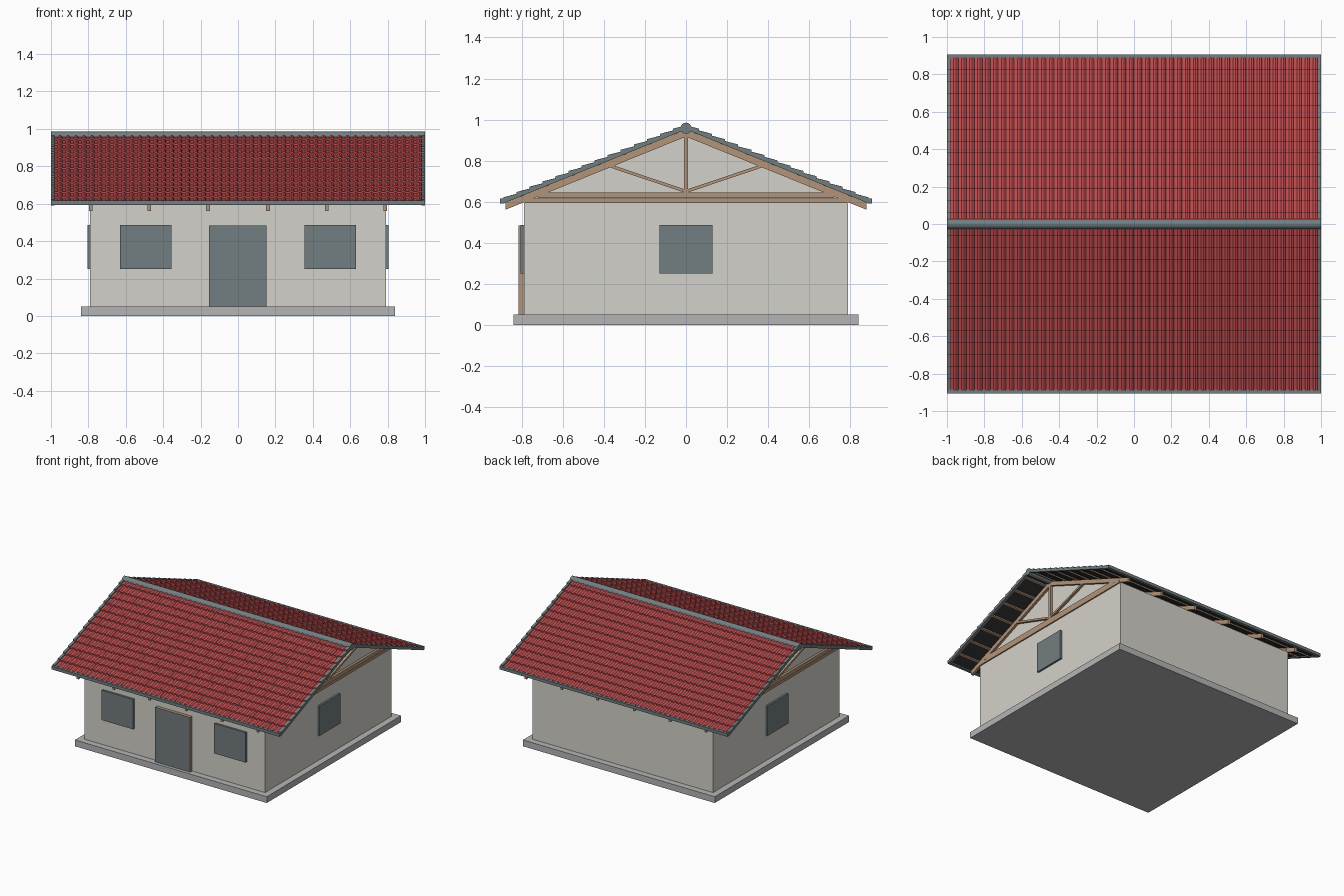
import bpy, bmesh
from mathutils import Vector

cube = bpy.data.objects.get("Cube")
if cube:
    bpy.data.objects.remove(cube)


def material(name, srgb):
    lin = [((c + 0.055) / 1.055) ** 2.4 for c in srgb]
    m = bpy.data.materials.new(name)
    m.use_nodes = True
    m.diffuse_color = (*lin, 1)
    m.node_tree.nodes["Principled BSDF"].inputs["Base Color"].default_value = (*lin, 1)
    return m


WALL = material("wall plaster", (0.83, 0.82, 0.79))
SLAB = material("concrete", (0.71, 0.71, 0.71))
TILE = material("red tile", (0.73, 0.30, 0.31))
TRIM = material("blue grey", (0.45, 0.49, 0.50))
WOOD = material("timber", (0.70, 0.58, 0.47))
DARK = material("dark underlay", (0.20, 0.20, 0.21))


def finish(name, bm, mats):
    mesh = bpy.data.meshes.new(name)
    bm.to_mesh(mesh)
    bm.free()
    for m in mats:
        mesh.materials.append(m)
    ob = bpy.data.objects.new(name, mesh)
    bpy.context.collection.objects.link(ob)
    return ob


def prisms(name, profiles, spans, mat):
    """Extrude each closed (y, z) profile along every x span."""
    bm = bmesh.new()
    for x0, x1 in spans:
        for prof in profiles:
            a = [bm.verts.new((x0, y, z)) for y, z in prof]
            b = [bm.verts.new((x1, y, z)) for y, z in prof]
            bm.faces.new(a)
            bm.faces.new(b[::-1])
            for i in range(len(a)):
                j = (i + 1) % len(a)
                bm.faces.new((a[j], a[i], b[i], b[j]))
    bmesh.ops.recalc_face_normals(bm, faces=bm.faces)
    return finish(name, bm, [mat])


def rect(y0, y1, z0, z1):
    return [(y0, z0), (y1, z0), (y1, z1), (y0, z1)]


def box(name, x, y, z, mat):
    return prisms(name, [rect(*y, *z)], [x], mat)


def bar(p, q, width):
    p, q = Vector(p), Vector(q)
    n = (q - p).orthogonal().normalized() * width / 2
    return [tuple(v) for v in (p + n, q + n, q - n, p - n)]


def roof_z(y):
    return 0.96 - 0.405 * abs(y)


def slope_band(side, y0, y1, low, high):
    """Sloping strip between two offsets from the roof plane."""
    return [(side * y0, roof_z(y0) + low), (side * y1, roof_z(y1) + low),
            (side * y1, roof_z(y1) + high), (side * y0, roof_z(y0) + high)]


SIDES = (-1, 1)

# Base and walls
box("base_slab", (-0.84, 0.84), (-0.84, 0.84), (0, 0.05), SLAB)
box("walls", (-0.79, 0.79), (-0.79, 0.79), (0.05, 0.6), WALL)
gable = [(-0.79, 0.6), (0.79, 0.6), (0.79, 0.62), (0, 0.94), (-0.79, 0.62)]
prisms("gable_walls", [gable], [(-0.778, -0.765), (0.765, 0.778)], WALL)

# Door: timber body with a painted front
door = box("front_door", (-0.155, 0.152), (-0.815, -0.785), (0.05, 0.483), WOOD)
door.data.materials.append(TRIM)
for f in door.data.polygons:
    if f.normal.y < -0.9:
        f.material_index = 1

# Windows
for s, label in zip(SIDES, ("right", "left")):
    xs = sorted((s * 0.355, s * 0.63))
    box(f"front_{label}_window", xs, (-0.805, -0.785), (0.25, 0.487), TRIM)
    xs = sorted((s * 0.785, s * 0.805))
    box(f"{label}_side_window", xs, (-0.13, 0.13), (0.25, 0.487), TRIM)

# Roof trusses
truss = [rect(-0.72, 0.72, 0.617, 0.645),
         rect(-0.01, 0.01, 0.645, 0.93)]
for s in SIDES:
    truss.append(slope_band(s, 0, 0.88, -0.043, -0.008))
    truss.append(bar((0, 0.65), (s * 0.38, 0.778), 0.015))
spans = [(x - 0.01, x + 0.01) for x in (-0.787, -0.475, -0.16, 0.16, 0.475, 0.787)]
prisms("roof_trusses", truss, spans, WOOD)
plate = [rect(-0.785, 0.785, 0.595, 0.616)]
prisms("gable_plates", plate, [(-0.8, -0.775), (0.775, 0.8)], WOOD)

# Battens and the dark sheet above them
battens = [slope_band(s, 0.04 + i * 0.125, 0.055 + i * 0.125, -0.01, 0)
           for s in SIDES for i in range(7)]
prisms("battens", battens, [(-0.98, 0.98)], WOOD)
prisms("underlay", [slope_band(s, 0, 0.888, 0, 0.003) for s in SIDES],
       [(-0.985, 0.985)], DARK)

# Overlapping courses of wavy tiles
COURSES, COLUMNS, HALF = 14, 46, 0.982
PITCH = 0.89 / COURSES
WAVE = ((0, 0), (0.42, 0), (0.55, 0.006), (0.73, 0.009), (0.9, 0.006))
ridge_line = [(-HALF + (c + u) * 2 * HALF / COLUMNS, h)
              for c in range(COLUMNS) for u, h in WAVE] + [(HALF, 0)]
bm = bmesh.new()
for s in SIDES:
    for i in range(COURSES):
        low = 0.89 - i * PITCH
        high = max(low - PITCH - 0.004, 0)
        rows = []
        for y, lift, wave in ((low, 0.001, 0), (low, 0.013, 1), (high, 0.003, 1)):
            rows.append([bm.verts.new((x, s * y, roof_z(y) + lift + h * wave))
                         for x, h in ridge_line])
        for a, b in zip(rows, rows[1:]):
            for j in range(len(a) - 1):
                quad = (a[j], a[j + 1], b[j + 1], b[j])
                bm.faces.new(quad if s < 0 else quad[::-1])
finish("roof_tiles", bm, [TILE])

# Stepped verge caps along the gable edges
verge = []
for s in SIDES:
    for i in range(COURSES):
        low = 0.89 - i * PITCH
        high = max(low - PITCH, 0)
        verge.append([(s * low, roof_z(low) - 0.008), (s * low, roof_z(low) + 0.022),
                      (s * high, roof_z(high) + 0.012), (s * high, roof_z(high) - 0.008)])
prisms("verge_caps", verge, [(-1, -0.98), (0.98, 1)], TRIM)

# Eave boards
box("front_eave_board", (-1, 1), (-0.907, -0.885), (0.592, 0.616), TRIM)
box("back_eave_board", (-1, 1), (0.885, 0.907), (0.592, 0.616), TRIM)

# Rounded ridge cap
bpy.ops.mesh.primitive_cylinder_add(vertices=16, radius=0.027, depth=2,
                                    location=(0, 0, 0.958), rotation=(0, 1.5708, 0))
ridge = bpy.context.object
ridge.name = "ridge_cap"
ridge.data.materials.append(TRIM)
bpy.ops.object.shade_smooth_by_angle()
